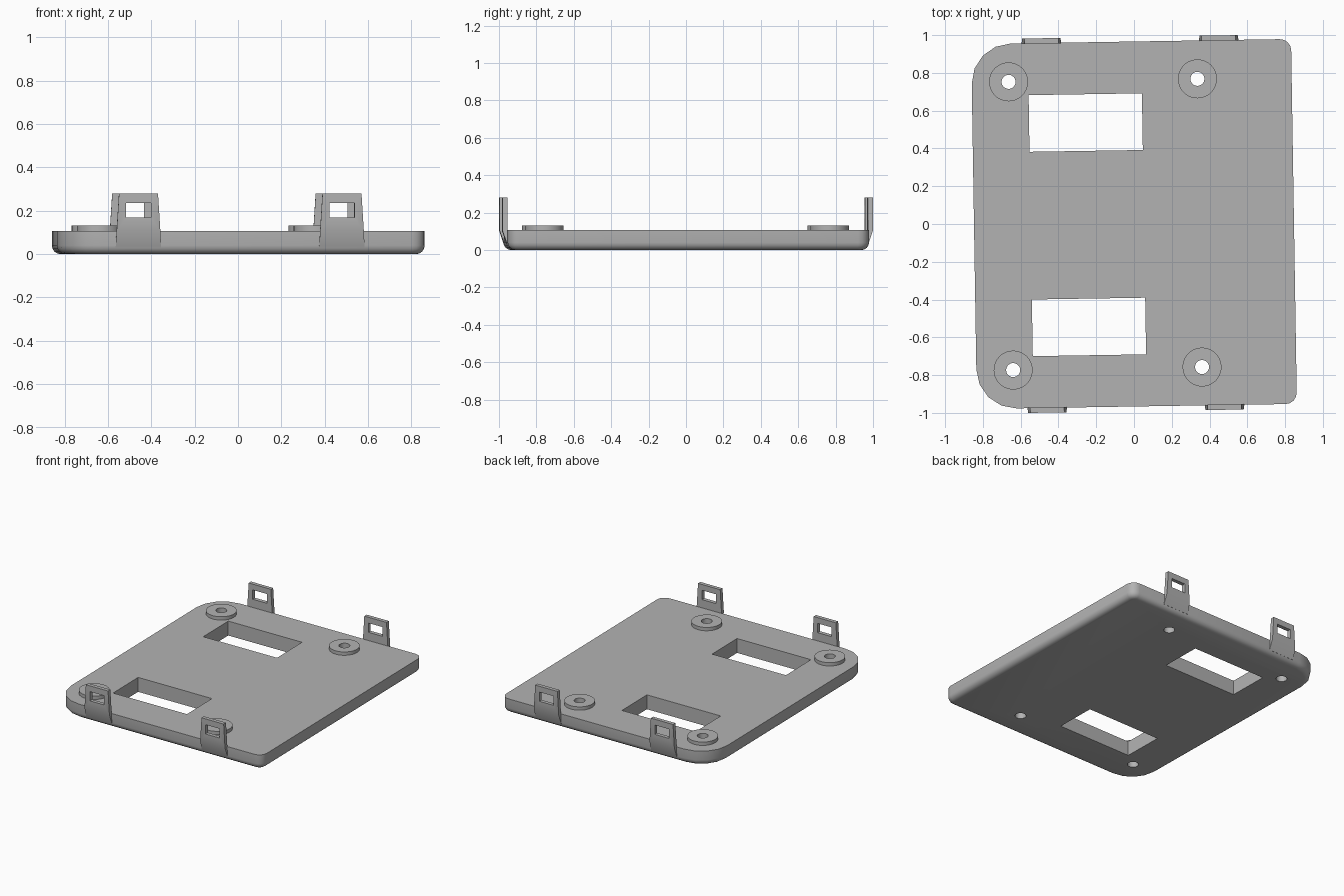
import bpy, bmesh, math
from mathutils import Matrix

if "Cube" in bpy.data.objects:
    bpy.data.objects.remove(bpy.data.objects["Cube"])

TURN = Matrix.Rotation(0.016, 4, 'Z')   # whole part sits slightly turned
HX, HY, TOP = 0.847, 0.966, 0.107       # plate half sizes and top height
POSTS = [(x, y) for x in (-0.652, 0.348) for y in (-0.763, 0.763)]

grey = bpy.data.materials.new("light grey")
grey.diffuse_color = (0.45, 0.45, 0.45, 1)
grey.use_nodes = True
grey.node_tree.nodes["Principled BSDF"].inputs["Base Color"].default_value = grey.diffuse_color


def make(name, bm, matrix=None):
    bmesh.ops.recalc_face_normals(bm, faces=bm.faces)
    mesh = bpy.data.meshes.new(name)
    bm.to_mesh(mesh)
    bm.free()
    mesh.materials.append(grey)
    if matrix:
        mesh.transform(matrix)
    ob = bpy.data.objects.new(name, mesh)
    bpy.context.collection.objects.link(ob)
    return ob


def loft(rings):
    """Closed solid through rings with equal point counts."""
    bm = bmesh.new()
    vs = [[bm.verts.new(p) for p in r] for r in rings]
    n = len(vs[0])
    for a, b in zip(vs, vs[1:]):
        for i in range(n):
            j = (i + 1) % n
            bm.faces.new((a[i], a[j], b[j], b[i]))
    bm.faces.new(vs[0][::-1])
    bm.faces.new(vs[-1])
    return bm


def box(x0, x1, y0, y1, z0, z1):
    return loft([[(x0, y0, z), (x1, y0, z), (x1, y1, z), (x0, y1, z)] for z in (z0, z1)])


def circle(x, y, r, z, n=40):
    return [(x + r * math.cos(2 * math.pi * i / n), y + r * math.sin(2 * math.pi * i / n), z)
            for i in range(n)]


def cut(ob, cutter):
    mod = ob.modifiers.new("cut", 'BOOLEAN')
    mod.operation, mod.solver, mod.object = 'DIFFERENCE', 'EXACT', cutter
    bpy.context.view_layer.objects.active = ob
    bpy.ops.object.modifier_apply(modifier=mod.name)
    bpy.data.objects.remove(cutter)


def finish(ob):
    ob.data.transform(TURN)
    bpy.ops.object.select_all(action='DESELECT')
    ob.select_set(True)
    bpy.context.view_layer.objects.active = ob
    bpy.ops.object.shade_smooth_by_angle(angle=math.radians(32))


def outline(inset, z):
    """Plate outline: tight corners on the right, wide ones on the left."""
    pts = []
    for sx, sy, r, start in ((1, 1, .06, 0), (-1, 1, .21, 90), (-1, -1, .21, 180), (1, -1, .06, 270)):
        for k in range(5):
            a = math.radians(start + 22.5 * k)
            pts.append((sx * (HX - r) + (r - inset) * math.cos(a),
                        sy * (HY - r) + (r - inset) * math.sin(a), z))
    return pts


# Base plate with rounded lower edge
R = 0.04
rings = [outline(R * (1 - math.cos(a)), R * (1 - math.sin(a)))
         for a in (math.radians(d) for d in (90, 67.5, 45, 22.5, 0))]
plate = make("base_plate", loft(rings + [outline(0, TOP)]))

# Two rectangular openings and four screw holes
for y0, y1 in ((0.391, 0.691), (-0.691, -0.391)):
    cut(plate, make("opening_cutter", box(-0.547, 0.053, y0, y1, -0.1, 0.3)))
for x, y in POSTS:
    cut(plate, make("hole_cutter", loft([circle(x, y, 0.037, z) for z in (-0.1, 0.3)])))
finish(plate)

# Raised rings around the screw holes
for x, y in POSTS:
    ring = make("screw_boss", loft([circle(x, y, 0.103, z) for z in (TOP - 0.01, 0.132)]))
    cut(ring, make("hole_cutter", loft([circle(x, y, 0.037, z) for z in (-0.1, 0.3)])))
    finish(ring)

# Clip tabs: (height, half width, outer y), tapered and blending into the plate edge
SECTION = ((0.03, 0.105, 0.965), (0.105, 0.101, 0.991), (0.28, 0.09, 0.991))
for side in (-1, 1):
    for cx in (-0.475, 0.464):
        rings = [[(cx - w, side * 0.963, z), (cx + w, side * 0.963, z),
                  (cx + w, side * y, z), (cx - w, side * y, z)] for z, w, y in SECTION]
        tab = make("clip_tab", loft(rings))
        cut(tab, make("window_cutter",
                      box(cx - 0.057, cx + 0.057, side * 0.98 - 0.1, side * 0.98 + 0.1, 0.168, 0.237)))
        finish(tab)
